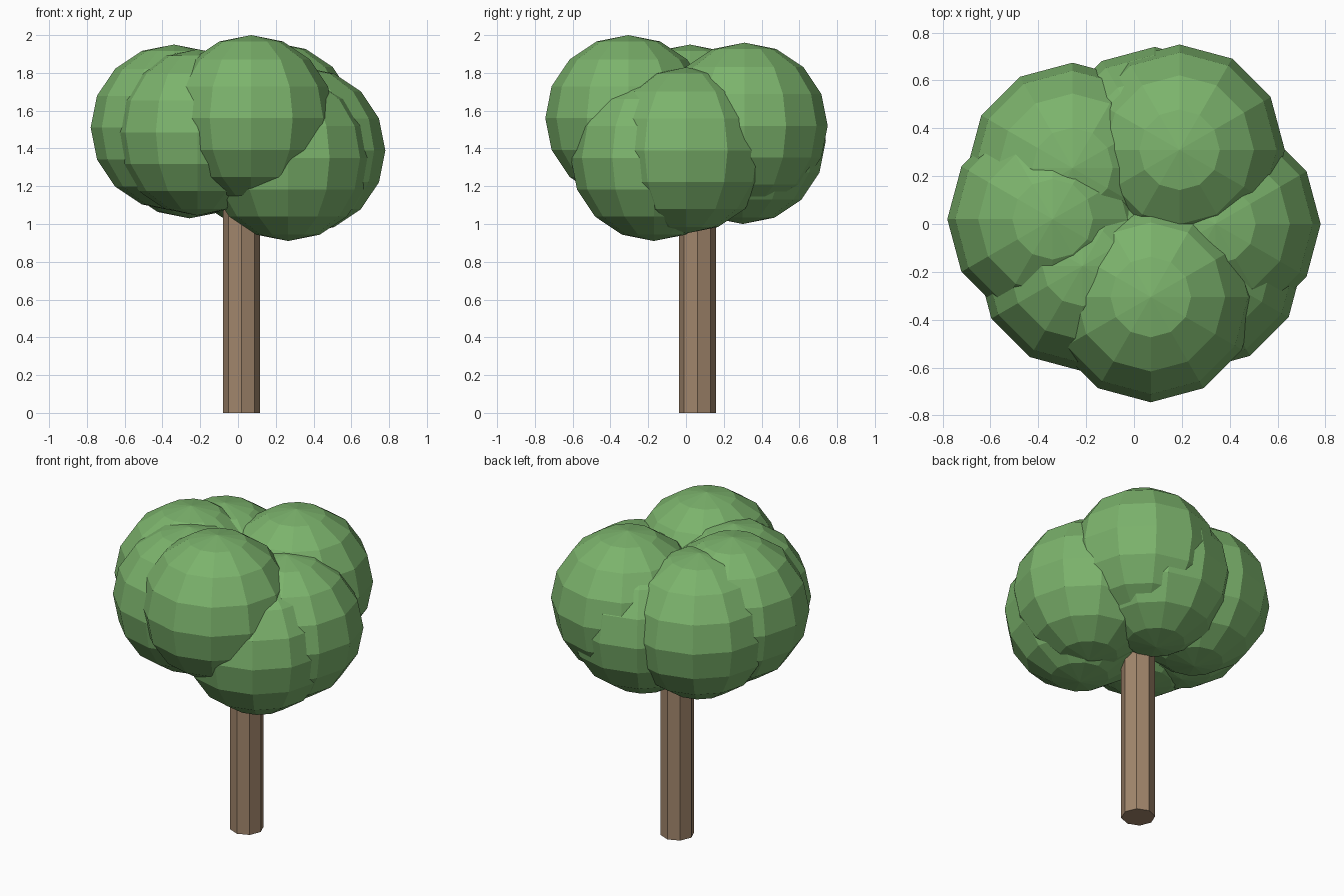
import bpy

if "Cube" in bpy.data.objects:
    bpy.data.objects.remove(bpy.data.objects["Cube"])


def material(name, color):
    m = bpy.data.materials.new(name)
    m.diffuse_color = color
    m.use_nodes = True
    m.node_tree.nodes["Principled BSDF"].inputs["Base Color"].default_value = m.diffuse_color
    return m


bark = material("bark", (0.36, 0.24, 0.15, 1))
leaf = material("leaf", (0.20, 0.45, 0.15, 1))

# Trunk: eight-sided post running up into the foliage
TRUNK_HEIGHT = 1.3
bpy.ops.mesh.primitive_cylinder_add(vertices=8, radius=0.098, depth=TRUNK_HEIGHT,
                                    location=(0.019, 0.06, TRUNK_HEIGHT / 2))
trunk = bpy.context.object
trunk.name = "trunk"
# put corners on the x and y axes
trunk.data.materials.append(bark)

# Foliage: equal low-poly balls overlapping in a ring
clumps = {
    "front_top": (0.07, -0.305, 1.56),
    "back_top": (0.19, 0.31, 1.52),
    "left": (-0.34, 0.02, 1.51),
    "right": (0.34, 0.0, 1.39),
    "front_right_low": (0.265, -0.17, 1.35),
    "back_left": (-0.257, 0.234, 1.47),
    "front_left": (-0.215, -0.175, 1.485),
    "back_low": (0.086, 0.30, 1.44),
}
for name, centre in clumps.items():
    bpy.ops.mesh.primitive_uv_sphere_add(segments=12, ring_count=8, radius=0.44,
                                         location=centre)
    ball = bpy.context.object
    ball.name = "foliage_" + name
    ball.data.materials.append(leaf)
